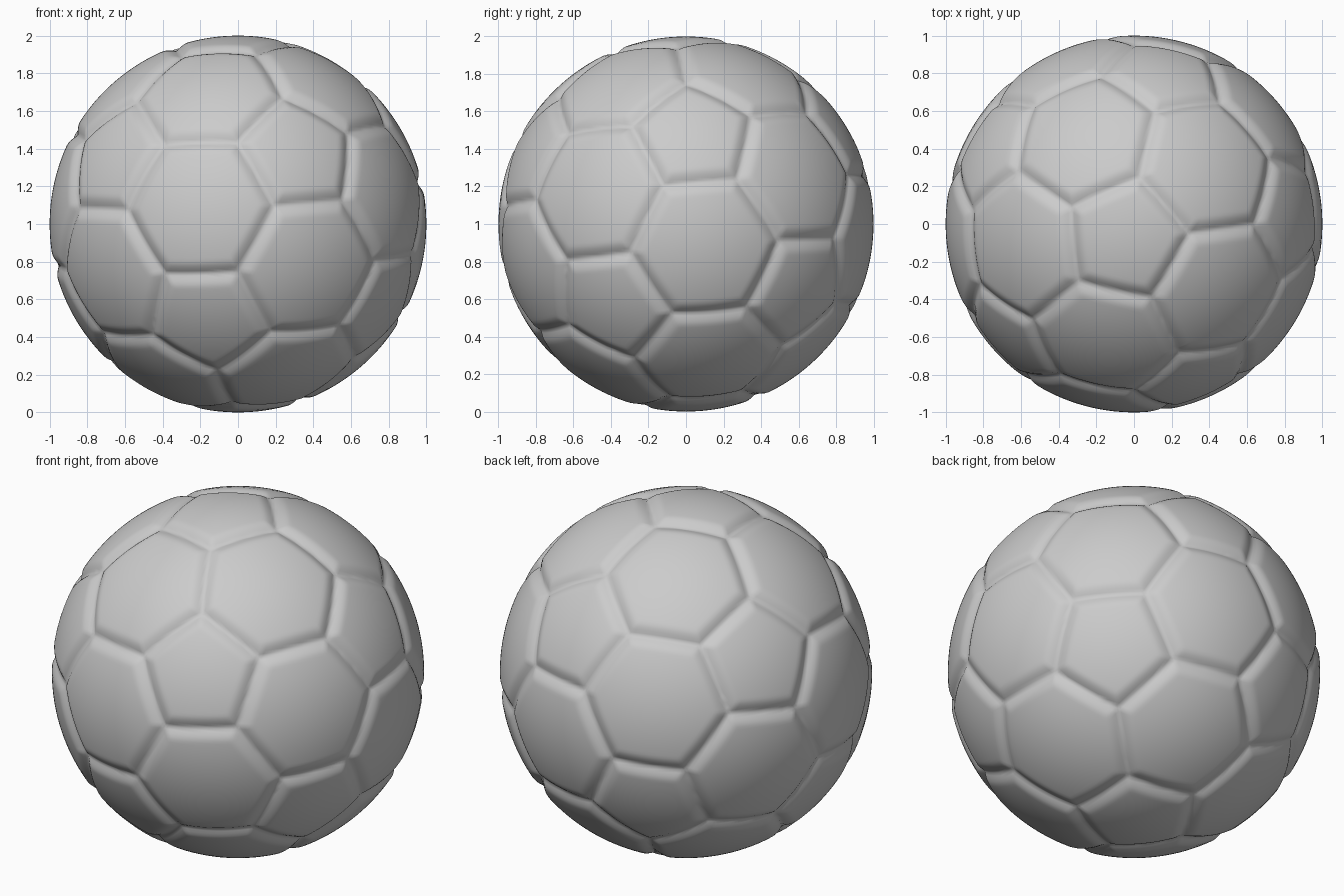
import bpy, bmesh, math
from itertools import combinations
from mathutils import Vector, Matrix

if "Cube" in bpy.data.objects:
    bpy.data.objects.remove(bpy.data.objects["Cube"])

GROOVE_DEPTH = 0.027
GROOVE_WIDTH = 0.075

# Pentagon panel directions: one pole, a ring of five around it, and their opposites
pole = Vector((0.868, 0.046, 0.494)).normalized()
ref = Vector((0.352, -0.848, 0.396))
side = (ref - pole * ref.dot(pole)).normalized()
ring = [pole / math.sqrt(5) + (Matrix.Rotation(math.radians(72 * k), 3, pole) @ side) * (2 / math.sqrt(5))
        for k in range(5)]
pents = [pole] + ring
pents += [-p for p in pents]

# Hexagon panel directions: the middle of every three neighbouring pentagons
hexes = [(a + b + c).normalized() for a, b, c in combinations(pents, 3)
         if min(a.dot(b), b.dot(c), a.dot(c)) > 0.4]

# Panel planes of the truncated icosahedron, scaled by their distance from the centre
planes = [p / 0.9393 for p in pents] + [h / 0.9149 for h in hexes]

# Ball with soft seams pressed in between the panels
bm = bmesh.new()
bmesh.ops.create_icosphere(bm, subdivisions=7, radius=1.0)
for v in bm.verts:
    d = v.co.normalized()
    (s1, i1), (s2, i2) = sorted(((d.dot(p), i) for i, p in enumerate(planes)), reverse=True)[:2]
    dist = (s1 - s2) / (planes[i1] - planes[i2]).length
    t = max(0.0, 1.0 - dist / GROOVE_WIDTH)
    v.co = d * (1.0 - GROOVE_DEPTH * t * t * (1.6 - 0.6 * t)) + Vector((0, 0, 1))
for f in bm.faces:
    f.smooth = True

mesh = bpy.data.meshes.new("ball")
bm.to_mesh(mesh)
bm.free()
ball = bpy.data.objects.new("ball", mesh)
bpy.context.collection.objects.link(ball)

# Single grey colour
grey = bpy.data.materials.new("light_grey")
grey.diffuse_color = (0.6, 0.6, 0.6, 1.0)
grey.use_nodes = True
grey.node_tree.nodes["Principled BSDF"].inputs["Base Color"].default_value = grey.diffuse_color
mesh.materials.append(grey)
